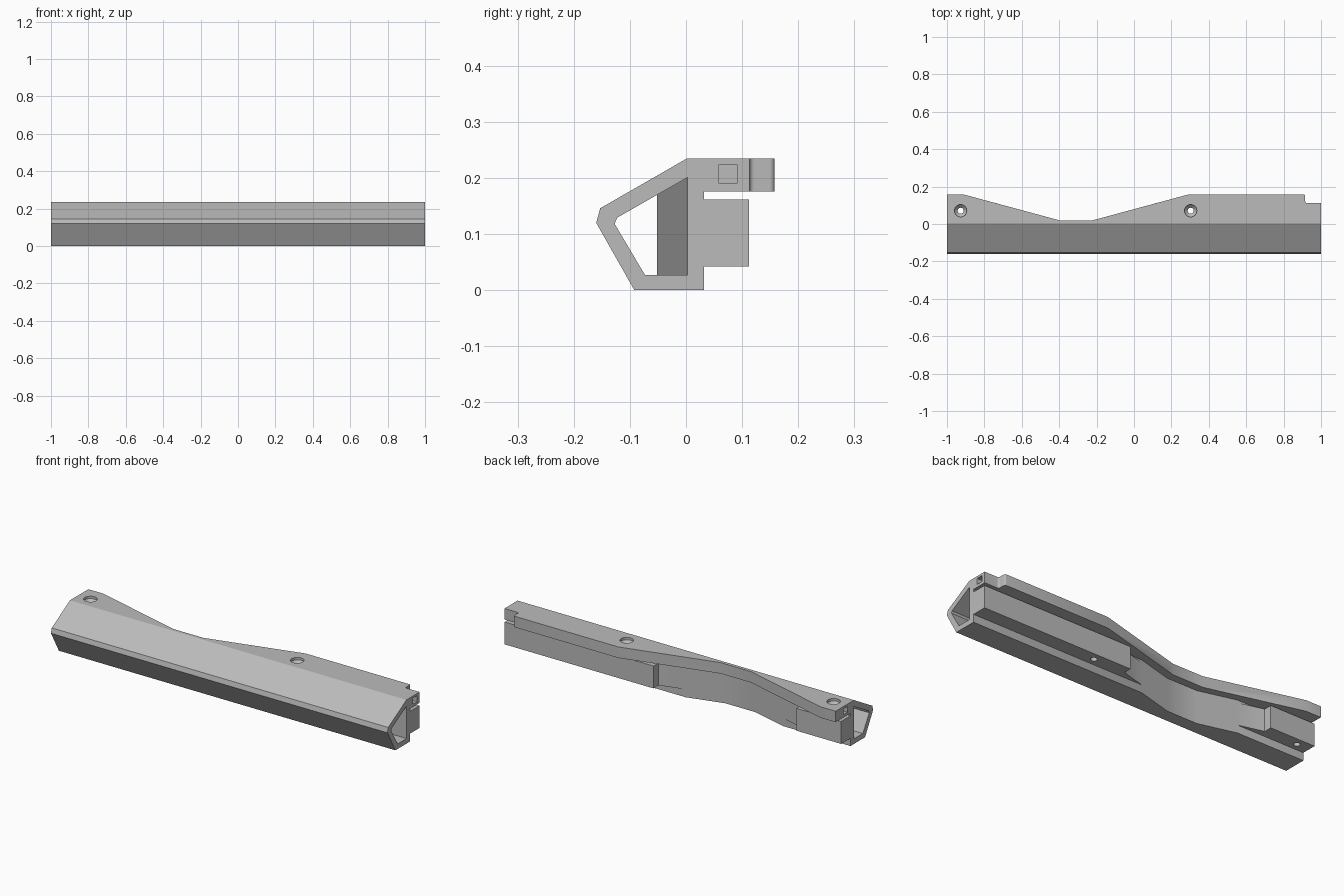
import bpy, bmesh
from math import cos, sin, pi

cube = bpy.data.objects.get("Cube")
if cube:
    bpy.data.objects.remove(cube, do_unlink=True)

grey = bpy.data.materials.new("plain grey")
grey.use_nodes = True
colour = (0.5, 0.5, 0.5, 1)
grey.diffuse_color = colour
grey.node_tree.nodes["Principled BSDF"].inputs["Base Color"].default_value = colour


def loft(name, loops):
    """Closed solid through matching rings of points."""
    bm = bmesh.new()
    rings = [[bm.verts.new(p) for p in ring] for ring in loops]
    bm.faces.new(rings[0])
    bm.faces.new(rings[-1])
    n = len(rings[0])
    for a, b in zip(rings, rings[1:]):
        for i in range(n):
            j = (i + 1) % n
            bm.faces.new((a[i], a[j], b[j], b[i]))
    bmesh.ops.recalc_face_normals(bm, faces=bm.faces)
    mesh = bpy.data.meshes.new(name)
    bm.to_mesh(mesh)
    bm.free()
    obj = bpy.data.objects.new(name, mesh)
    bpy.context.collection.objects.link(obj)
    mesh.materials.append(grey)
    return obj


def bar(name, section, x0, x1):
    return loft(name, [[(x, y, z) for y, z in section] for x in (x0, x1)])


def slab(name, outline, z0, z1):
    return loft(name, [[(x, y, z) for x, y in outline] for z in (z0, z1)])


def lathe(name, x, y, rings, sides=32):
    turn = [2 * pi * i / sides for i in range(sides)]
    return loft(name, [[(x + r * cos(a), y + r * sin(a), z) for a in turn]
                       for r, z in rings])


def cut(target, cutter):
    mod = target.modifiers.new("cut", 'BOOLEAN')
    mod.operation = 'DIFFERENCE'
    mod.solver = 'EXACT'
    mod.object = cutter
    bpy.context.view_layer.objects.active = target
    bpy.ops.object.modifier_apply(modifier=mod.name)
    bpy.data.objects.remove(cutter, do_unlink=True)


def behind(path):
    """Outline of everything behind a path running along x."""
    return path + [(1.1, 0.4), (-1.1, 0.4)]


# Waist shape: flat in the middle, sloping out to both sides
WAIST = (-0.40, -0.22)
LOW, SLOPE = 0.02, 0.27


def reach(y, offset=0.0):
    """The two x positions where the waist slope, moved forward, is at y."""
    d = (y + offset - LOW) / SLOPE
    return WAIST[0] - d, WAIST[1] + d


def waist_path(y, offset):
    a, b = reach(y, offset)
    low = LOW - offset
    return [(-1.1, y), (a, y), (WAIST[0], low), (WAIST[1], low), (b, y), (1.1, y)]


# Main body section
body = bar("handguard_body", [
    (-0.092, 0), (0.032, 0), (0.032, 0.042), (0.2, 0.042), (0.2, 0.162),
    (0.032, 0.162), (0.032, 0.176), (0.2, 0.176), (0.2, 0.235),
    (0.002, 0.235), (-0.153, 0.146), (-0.16, 0.12)], -1, 1)

# Block and lower lip, stepping in at the waist
WALL = 0.042
s0, s1 = -0.735, 0.115
step = 0.112
low = LOW - WALL
inner = [(s0, low + SLOPE * (WAIST[0] - s0)), (WAIST[0], low),
         (WAIST[1], low), (s1, low + SLOPE * (s1 - WAIST[1]))]
cut(body, slab("block_cutter", behind(
    [(-1.1, step), (s0, step)] + inner + [(s1, step), (1.1, step)]), -0.1, 0.176))

# Top rail with the waist and a rounded notch at one end
rail = waist_path(0.158, 0)[:-1]
r = 0.009
arc = [i * pi / 8 for i in range(5)]
rail += [(0.915 - r + r * sin(a), 0.158 - r + r * cos(a)) for a in arc]
rail += [(0.915 + r - r * cos(a), 0.113 + r - r * sin(a)) for a in arc]
rail += [(1.1, 0.113)]
cut(body, slab("rail_cutter", behind(rail), 0.169, 0.3))

# Hollow core, with its rear wall following the waist
core = bar("core_cutter", [(-0.073, 0.027), (0.003, 0.027), (0.003, 0.201),
                           (-0.123, 0.129), (-0.127, 0.118)], -1.05, 1.05)
cut(core, slab("core_wall", behind(waist_path(0.003, 0.072)), -0.1, 0.4))
cut(body, core)

# Countersunk screw holes
for x in (-0.927, 0.303):
    cut(body, lathe("screw_cutter", x, 0.071, [
        (0.016, -0.05), (0.016, 0.205), (0.033, 0.222), (0.033, 0.3)]))

# Square sockets in both ends of the rail
socket = [(0.058, 0.191), (0.092, 0.191), (0.092, 0.223), (0.058, 0.223)]
for side in (-1, 1):
    cut(body, bar("socket_cutter", socket, side * 0.965, side * 1.05))

# Crisp edges, smooth bores
bpy.ops.object.select_all(action='DESELECT')
body.select_set(True)
bpy.context.view_layer.objects.active = body
bpy.ops.object.shade_smooth_by_angle(angle=0.42)
